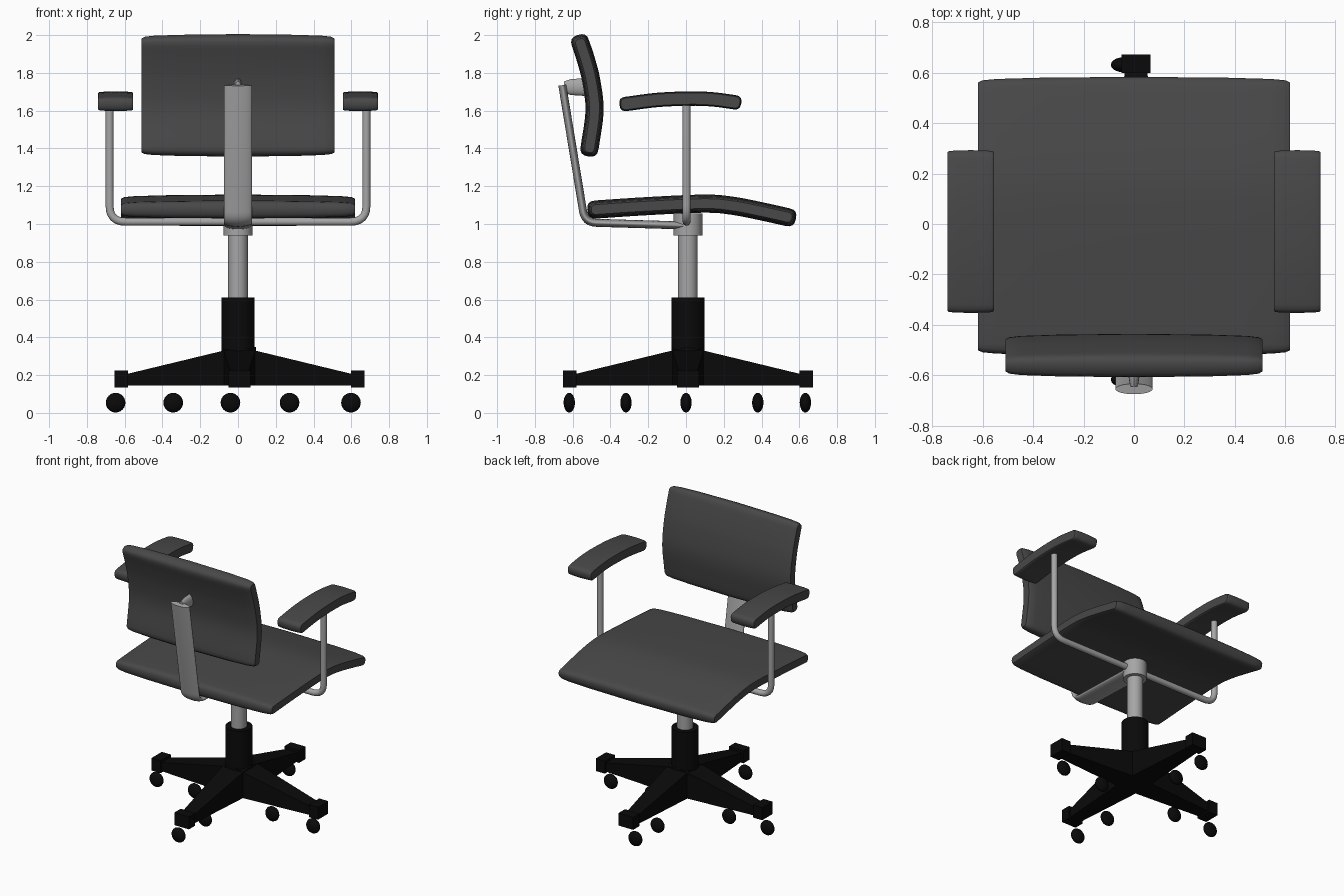
import bpy, bmesh, math
from mathutils import Vector

if "Cube" in bpy.data.objects:
    bpy.data.objects.remove(bpy.data.objects["Cube"])


def material(name, c):
    m = bpy.data.materials.new(name)
    m.diffuse_color = (*c, 1)
    m.use_nodes = True
    m.node_tree.nodes["Principled BSDF"].inputs["Base Color"].default_value = m.diffuse_color
    return m


GREY = material("grey upholstery", (0.065, 0.065, 0.065))
METAL = material("light metal", (0.38, 0.38, 0.38))
BLACK = material("black plastic", (0.003, 0.003, 0.003))


def finish(name, bm, mat, smooth=True):
    bmesh.ops.recalc_face_normals(bm, faces=bm.faces[:])
    me = bpy.data.meshes.new(name)
    bm.to_mesh(me)
    bm.free()
    me.materials.append(mat)
    ob = bpy.data.objects.new(name, me)
    bpy.context.collection.objects.link(ob)
    if smooth:
        bpy.ops.object.select_all(action='DESELECT')
        ob.select_set(True)
        bpy.context.view_layer.objects.active = ob
        bpy.ops.object.shade_smooth_by_angle(angle=math.radians(40))
    return ob


def skin(name, rings, mat, smooth=True):
    """Join equal rings of points into a capped solid."""
    bm = bmesh.new()
    vs = [[bm.verts.new(p) for p in r] for r in rings]
    n = len(rings[0])
    for a, b in zip(vs, vs[1:]):
        for i in range(n):
            j = (i + 1) % n
            bm.faces.new((a[i], a[j], b[j], b[i]))
    bm.faces.new(vs[0])
    bm.faces.new(vs[-1])
    return finish(name, bm, mat, smooth)


def smooth_line(pts, steps=4):
    p = [Vector(q) for q in pts]
    p = [2 * p[0] - p[1]] + p + [2 * p[-1] - p[-2]]
    out = []
    for a, b, c, d in zip(p, p[1:], p[2:], p[3:]):
        for k in range(steps):
            t = k / steps
            out.append(0.5 * (2 * b + (c - a) * t + (2 * a - 5 * b + 4 * c - d) * t * t
                              + (3 * b - a - 3 * c + d) * t ** 3))
    return out + [p[-2]]


def tangents(p):
    last = len(p) - 1
    return [(p[min(i + 1, last)] - p[max(i - 1, 0)]).normalized() for i in range(len(p))]


def pad(name, line, h, half_width, x0=0.0, edge=0.022):
    """Curved cushion: side profile (y, z) swept across x, shrinking at the sides."""
    c = smooth_line(line)
    t = tangents(c)
    rings = []
    for f, d in ((-1, 1), (-.97, .62), (-.88, .38), (-.6, .16), (0, 0),
                 (.6, .16), (.88, .38), (.97, .62), (1, 1)):
        r = h - d * edge
        nrm = [Vector((-v.y, v.x)) for v in t]
        ring = [p + n * r for p, n in zip(c, nrm)]

        def cap(p, v, n):
            res = []
            for k in range(1, 8):
                a = math.pi * k / 8
                ca, sa = math.cos(a), math.sin(a)
                res.append(p + n * r * math.copysign(abs(ca) ** .75, ca) + v * r * sa ** .75)
            return res
        ring += cap(c[-1], t[-1], nrm[-1])
        ring += [p - n * r for p, n in zip(c[::-1], nrm[::-1])]
        ring += cap(c[0], -t[0], -nrm[0])
        rings.append([(x0 + f * half_width, q.x, q.y) for q in ring])
    return skin(name, rings, GREY)


def sweep(name, path, a, b, side, mat, n=20):
    """Elliptical bar along a flat path; a is the radius along side."""
    p = [Vector(q) for q in path]
    side = Vector(side)
    rings = []
    for q, v in zip(p, tangents(p)):
        u = v.cross(side)
        rings.append([q + side * a * math.cos(2 * math.pi * k / n)
                      + u * b * math.sin(2 * math.pi * k / n) for k in range(n)])
    return skin(name, rings, mat)


def cylinder(name, r, z0, z1, mat, cy=0.01, n=32):
    rings = [[(r * math.cos(2 * math.pi * k / n), cy + r * math.sin(2 * math.pi * k / n), z)
              for k in range(n)] for z in (z0, z1)]
    return skin(name, rings, mat)


def fillet(corner, d0, d1, r, steps=6):
    """Bend between a corner's incoming and outgoing directions."""
    c = Vector(corner)
    a, b = c - Vector(d0).normalized() * r, c + Vector(d1).normalized() * r
    return [a.lerp(c, k / steps).lerp(c.lerp(b, k / steps), k / steps) for k in range(steps + 1)]


# Cushions
pad("seat", [(-.475, 1.077), (-.2, 1.095), (.1, 1.108), (.25, 1.096), (.4, 1.067), (.535, 1.037)],
    .048, .62)
pad("backrest", [(-.51, 1.405), (-.484, 1.6), (-.502, 1.76), (-.53, 1.87), (-.558, 1.955)],
    .048, .51)
for s, side in ((-1, "left"), (1, "right")):
    pad(side + "_armrest", [(-.315, 1.636), (-.15, 1.657), (.02, 1.664), (.14, 1.66), (.255, 1.645)],
        .038, .0925, s * .648, .008)

# Armrest tube running under the seat
tube = [(-.68, .003, 1.64)]
tube += fillet((-.68, .003, 1.012), (0, 0, -1), (1, 0, 0), .085)
tube += fillet((.68, .003, 1.012), (1, 0, 0), (0, 0, 1), .085)
tube += [(.68, .003, 1.64)]
sweep("armrest_tube", tube, .021, .021, (0, 1, 0), METAL)

# Back support bar and its mount
bar = [(0, 0, .992)]
bar += fillet((0, -.535, 1.008), (0, -1, .03), (0, -.17, 1), .06)
bar += [(0, -.655, 1.735)]
sweep("back_support", bar, .074, .021, (1, 0, 0), METAL, 32)
rings = []
for y, r in ((-.645, .03), (-.61, .042), (-.52, .048)):
    rings.append([(.5 * r * math.cos(2 * math.pi * k / 16), y, 1.725 + r * math.sin(2 * math.pi * k / 16))
                  for k in range(16)])
skin("backrest_mount", rings, METAL)

# Column
cylinder("column_collar", .077, .94, 1.055, METAL)
cylinder("gas_column", .052, .58, .96, METAL)
cylinder("base_hub", .088, .16, .61, BLACK)


# Four-leg base with end blocks
def section(r, w, z0, z1, a):
    pts = ((r, -w, z0), (r, w, z0), (r, w, z1), (r, -w, z1))
    ca, sa = math.cos(a), math.sin(a)
    return [(.008 + x * ca - y * sa, .01 + x * sa + y * ca, z) for x, y, z in pts]


for i in range(4):
    a = i * math.pi / 2
    skin(f"base_leg_{i + 1}", [section(0, .088, .145, .35, a), section(.6, .045, .145, .205, a)],
         BLACK, False)
    skin(f"leg_end_{i + 1}", [section(.59, .058, .135, .225, a), section(.662, .058, .135, .225, a)],
         BLACK, False)

# Wheels
spots = [(x, 0) for x in (-.648, -.343, .273, .598)] + [(-.04, y) for y in (-.618, -.318, .38, .632)]
for i, (x, y) in enumerate(spots):
    bm = bmesh.new()
    bmesh.ops.create_uvsphere(bm, u_segments=20, v_segments=12, radius=1)
    bmesh.ops.scale(bm, vec=(.052, .03, .052), verts=bm.verts)
    bmesh.ops.translate(bm, vec=(x, y, .054), verts=bm.verts)
    finish(f"wheel_{i + 1}", bm, BLACK)
